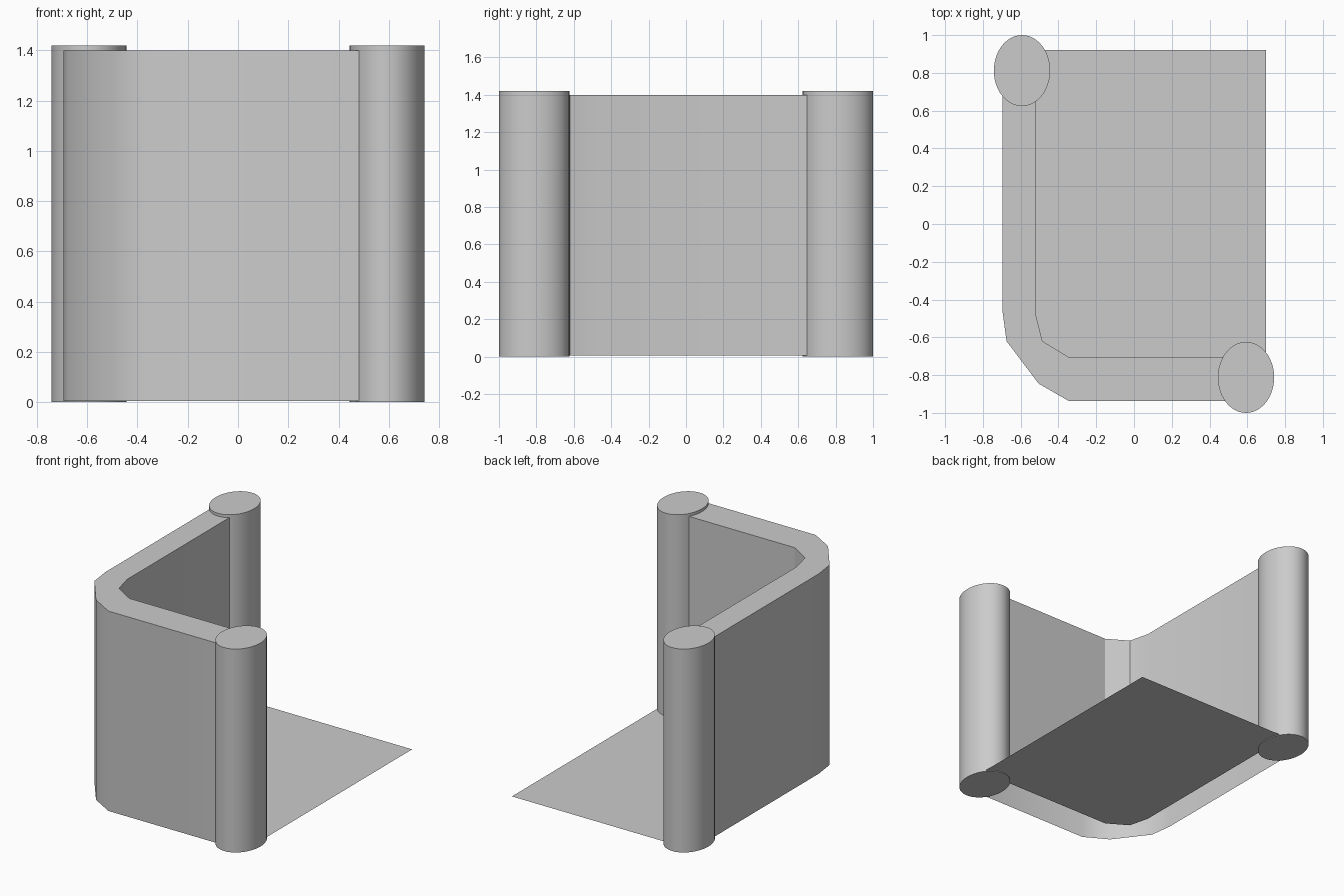
import bpy, bmesh

if "Cube" in bpy.data.objects:
    bpy.data.objects.remove(bpy.data.objects["Cube"])

Z0, Z1 = 0.005, 1.4

# Plan outlines of the bent wall, from back-left end to front-right end
outer = [(-0.695, 0.81), (-0.695, -0.47), (-0.675, -0.62),
         (-0.505, -0.845), (-0.345, -0.937), (0.59, -0.937)]
inner = [(-0.52, 0.81), (-0.52, -0.48), (-0.485, -0.62),
         (-0.345, -0.705), (0.59, -0.705)]


def finish(name, bm, angle=0.53):
    mesh = bpy.data.meshes.new(name)
    bm.to_mesh(mesh)
    bm.free()
    obj = bpy.data.objects.new(name, mesh)
    bpy.context.collection.objects.link(obj)
    bpy.ops.object.select_all(action='DESELECT')
    obj.select_set(True)
    bpy.context.view_layer.objects.active = obj
    bpy.ops.object.shade_smooth_by_angle(angle=angle)
    return obj


def sheet(bm, outline, flip):
    """Upright strip along an outline; returns its top vertices."""
    low = [bm.verts.new((x, y, Z0)) for x, y in outline]
    top = [bm.verts.new((x, y, Z1)) for x, y in outline]
    for i in range(len(outline) - 1):
        quad = [low[i], low[i + 1], top[i + 1], top[i]]
        bm.faces.new(quad[::-1] if flip else quad)
    return top


# Wall: outer and inner sheets with a flat cap, open underneath
bm = bmesh.new()
top_out = sheet(bm, outer, False)
top_in = sheet(bm, inner, True)
bm.faces.new(top_out + top_in[::-1])
finish("wall", bm)

# Floor: thin sheet filling the area inside the wall
bm = bmesh.new()
plan = [(-0.52, 0.92)] + inner[1:-1] + [(0.7, -0.705), (0.7, 0.92)]
bm.faces.new([bm.verts.new((x, y, Z0)) for x, y in plan])
finish("floor", bm)

# Oval columns capping both wall ends
for name, s in (("back_left_column", 1), ("front_right_column", -1)):
    bm = bmesh.new()
    bmesh.ops.create_cone(bm, cap_ends=True, segments=48,
                          radius1=1, radius2=1, depth=1.42)
    bmesh.ops.scale(bm, vec=(0.149, 0.188, 1), verts=bm.verts)
    bmesh.ops.translate(bm, vec=(-0.593 * s, 0.812 * s, 0.71), verts=bm.verts)
    finish(name, bm)
